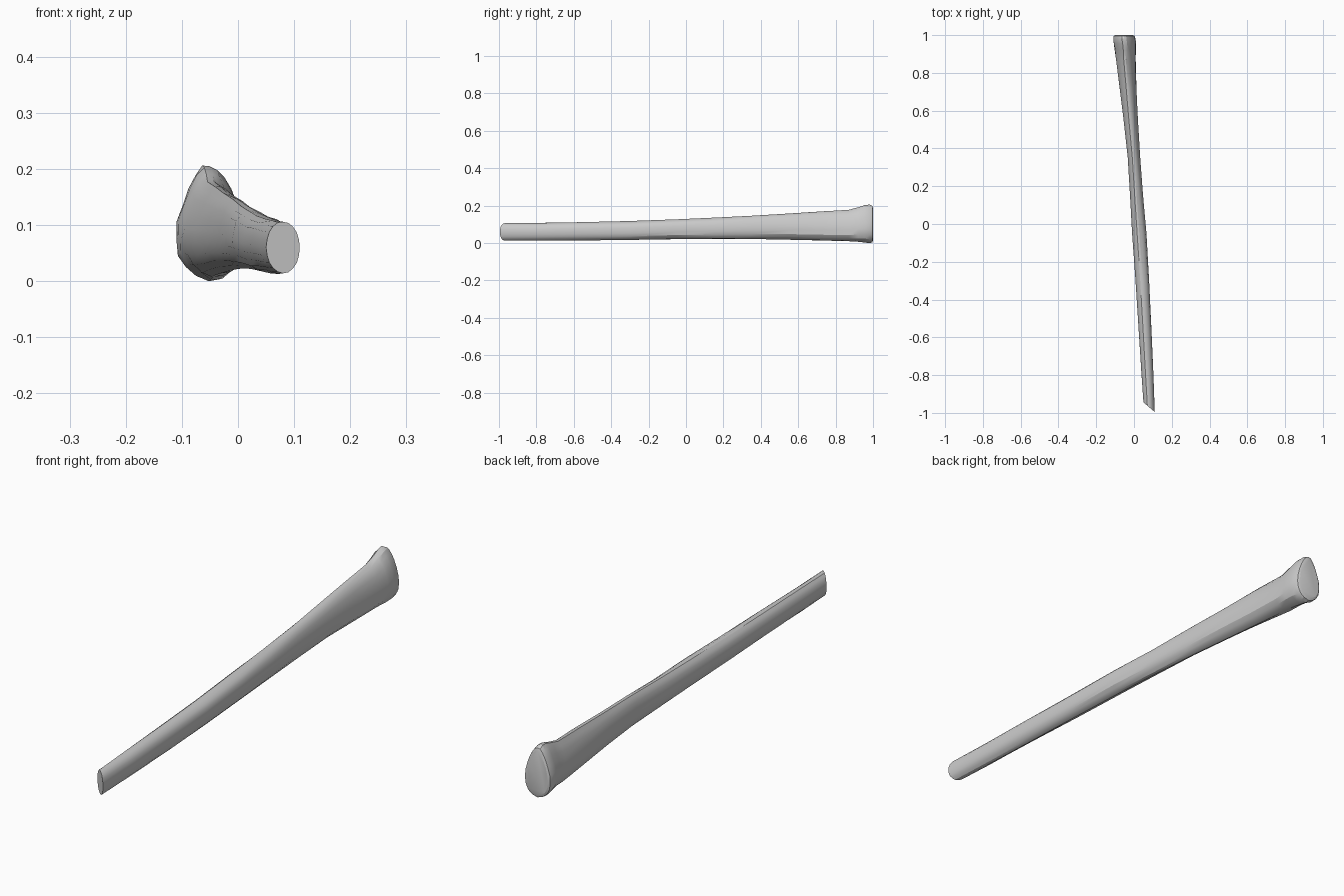
import bpy, bmesh, math, random

if "Cube" in bpy.data.objects:
    bpy.data.objects.remove(bpy.data.objects["Cube"])

random.seed(4)
SIDES = 20

# Stations along the trunk: y, x min, x max, z min, z max
STATIONS = [
    (-0.970, 0.050, 0.110, 0.014, 0.106),
    (-0.800, 0.040, 0.103, 0.013, 0.108),
    (-0.550, 0.024, 0.092, 0.014, 0.112),
    (-0.300, 0.008, 0.080, 0.017, 0.118),
    (-0.050, -0.010, 0.066, 0.021, 0.127),
    (0.150, -0.021, 0.048, 0.023, 0.136),
    (0.350, -0.033, 0.033, 0.022, 0.146),
    (0.550, -0.055, 0.021, 0.018, 0.158),
    (0.720, -0.076, 0.013, 0.014, 0.169),
    (0.870, -0.095, 0.009, 0.010, 0.178),
    (0.920, -0.102, 0.010, 0.007, 0.191),
    (0.955, -0.107, 0.011, 0.003, 0.203),
    (0.982, -0.110, 0.008, 0.000, 0.206),
    (0.996, -0.107, 0.003, 0.004, 0.199),
    (1.000, -0.100, -0.006, 0.014, 0.186),
]

# Lengthwise bark ridges shared by every ring
ridge = [random.uniform(-0.05, 0.03) for _ in range(SIDES)]


def fit(values, lo, hi):
    a, b = min(values), max(values)
    return [lo + (v - a) / (b - a) * (hi - lo) for v in values]


def ring(y, x0, x1, z0, z1):
    # Round at the thin end, pear shaped at the root flare
    flare = max(0.0, (y + 0.2) / 1.2)
    us, vs = [], []
    for k in range(SIDES):
        a = 2 * math.pi * k / SIDES
        rough = 0.3 if y < -0.9 or y > 0.99 else 1.0
        r = 1 + rough * (ridge[k] + random.uniform(-0.025, 0.025))
        v = r * math.sin(a)
        us.append(r * math.cos(a) * (1 - 0.36 * flare * v))
        vs.append(v)
    return list(zip(fit(us, x0, x1), fit(vs, z0, z1)))


bm = bmesh.new()
rings = []
for i, s in enumerate(STATIONS):
    cx = (s[1] + s[2]) / 2
    slant = -0.85 if i == 0 else 0.0      # thin end is sawn at a slant
    rings.append([bm.verts.new((x, s[0] + slant * (x - cx), z)) for x, z in ring(*s)])

# Bark sides
for a, b in zip(rings, rings[1:]):
    for k in range(SIDES):
        n = (k + 1) % SIDES
        bm.faces.new((a[k], a[n], b[n], b[k]))

# Sawn ends
bm.faces.new(rings[0])
bm.faces.new(rings[-1])
bmesh.ops.recalc_face_normals(bm, faces=bm.faces)

mesh = bpy.data.meshes.new("log")
bm.to_mesh(mesh)
bm.free()
log = bpy.data.objects.new("log", mesh)
bpy.context.collection.objects.link(log)

# Soft bark with crisp sawn rims
bpy.context.view_layer.objects.active = log
log.select_set(True)
bpy.ops.object.shade_smooth_by_angle(angle=math.radians(25))
